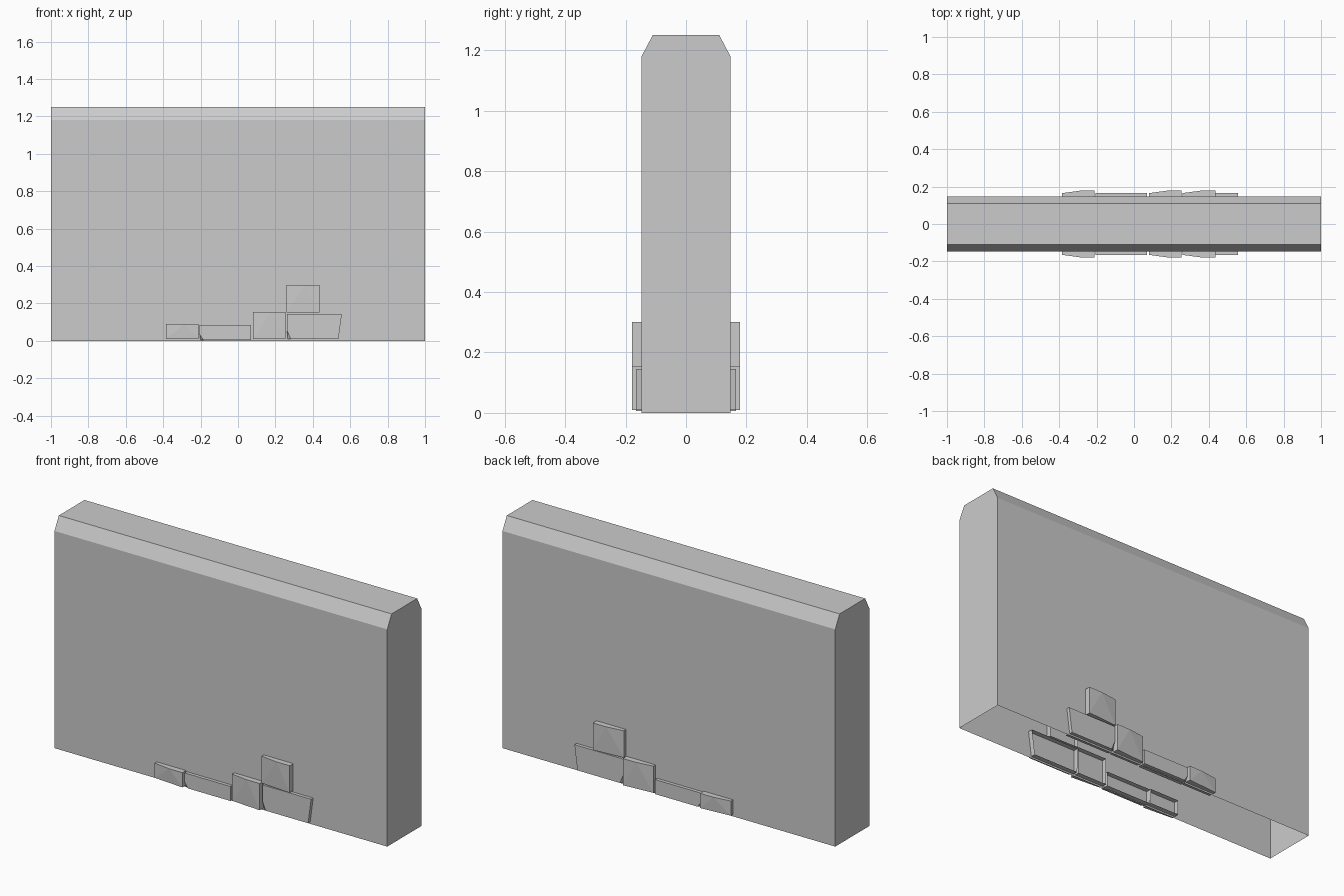
import bpy, bmesh

if "Cube" in bpy.data.objects:
    bpy.data.objects.remove(bpy.data.objects["Cube"])


def make_object(name, verts, faces):
    mesh = bpy.data.meshes.new(name)
    mesh.from_pydata(verts, [], faces)
    mesh.update()
    obj = bpy.data.objects.new(name, mesh)
    bpy.context.collection.objects.link(obj)
    return obj


# Wall: chamfered cross-section extruded along x, open underneath
profile = [(-0.147, 0), (-0.147, 1.18), (-0.11, 1.25),
           (0.11, 1.25), (0.147, 1.18), (0.147, 0)]
n = len(profile)
verts = [(x, y, z) for x in (-1, 1) for y, z in profile]
faces = [(i, i + n, i + 1 + n, i + 1) for i in range(n - 1)]
faces += [tuple(range(n)), tuple(reversed(range(n, 2 * n)))]
wall = make_object("wall", verts, faces)
bm = bmesh.new()
bm.from_mesh(wall.data)
bmesh.ops.recalc_face_normals(bm, faces=bm.faces)
bm.to_mesh(wall.data)
bm.free()

INNER = -0.12   # hidden open back of each stone


def stone(name, outline, front_faces):
    """Shell stone: front outline (x, y, z), counter-clockwise, with sides; mirrored to the back."""
    k = len(outline)
    verts = list(outline) + [(x, INNER, z) for x, y, z in outline]
    faces = list(front_faces)
    for i in range(k):
        j = (i + 1) % k
        faces.append((j, i, i + k, j + k))
    obj = make_object(name, verts, faces)
    mirror = obj.modifiers.new("both_sides", 'MIRROR')
    mirror.use_axis = (False, True, False)
    mirror.use_mirror_merge = False


def bulged_stone(name, x0, x1, z0, z1):
    low, high = -0.165, -0.178
    xm = x0 + 0.55 * (x1 - x0)
    stone(name, [(x0, low, z0), (x1, high, z0), (x1, high, z1),
                 (xm, high, z1), (x0, low, z1)],
          [(0, 1, 3), (1, 2, 3), (0, 3, 4)])


def flat_stone(name, x0, x1, z0, z1, slant):
    y = -0.165
    h = 0.35 * (z1 - z0)
    stone(name, [(x0 + 0.02, y, z0), (x1 - slant, y, z0), (x1, y, z1),
                 (x0, y, z1), (x0, y, z0 + h), (x0 + 0.004, y + 0.012, z0)],
          [(0, 1, 2, 3, 4), (0, 4, 5)])


# Stones at the foot of the wall
bulged_stone("small_stone", -0.385, -0.21, 0.01, 0.09)
flat_stone("long_stone", -0.205, 0.07, 0.006, 0.085, 0.0)
bulged_stone("tall_stone", 0.08, 0.255, 0.01, 0.155)
bulged_stone("upper_stone", 0.258, 0.435, 0.153, 0.30)
flat_stone("slanted_stone", 0.262, 0.555, 0.01, 0.145, 0.018)
